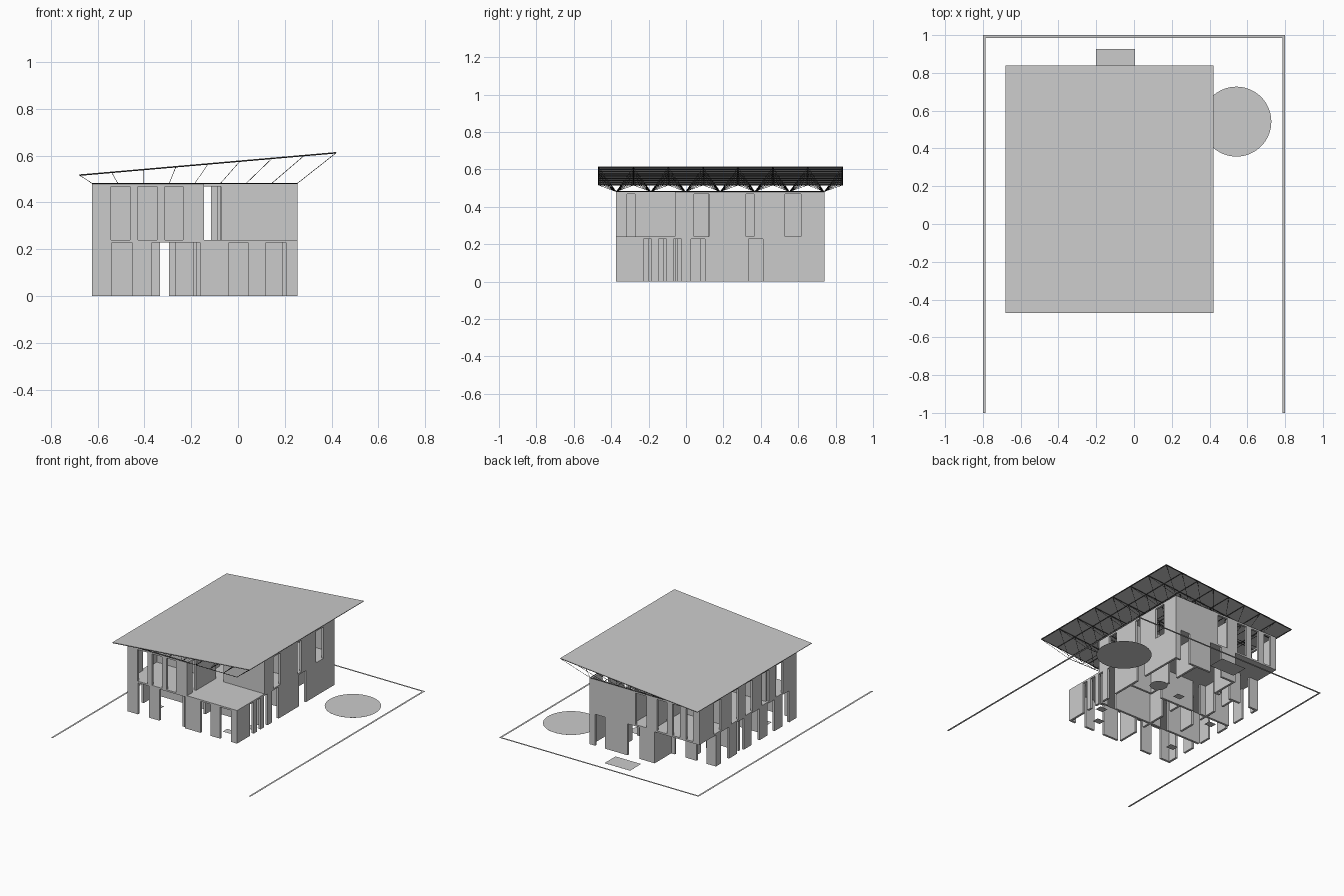
import bpy, bmesh, math
from mathutils import Vector, Matrix

if "Cube" in bpy.data.objects:
    bpy.data.objects.remove(bpy.data.objects["Cube"])

grey = bpy.data.materials.new("light_grey")
grey.diffuse_color = (0.6, 0.6, 0.6, 1)
grey.use_nodes = True
grey.node_tree.nodes["Principled BSDF"].inputs["Base Color"].default_value = grey.diffuse_color
dark = bpy.data.materials.new("near_black")
dark.diffuse_color = (0.02, 0.02, 0.02, 1)
dark.use_nodes = True
dark.node_tree.nodes["Principled BSDF"].inputs["Base Color"].default_value = dark.diffuse_color
T = 0.016                      # wall thickness
XL, XR, YF, YB = -0.625, 0.255, -0.375, 0.74   # house footprint
F1, F2, TOP = 0.228, 0.24, 0.48                # slab bottom, slab top, wall top


def finish(name, bm, mat=grey):
    me = bpy.data.meshes.new(name)
    bm.to_mesh(me)
    bm.free()
    me.materials.append(mat)
    ob = bpy.data.objects.new(name, me)
    bpy.context.collection.objects.link(ob)
    return ob


def add_box(bm, x0, x1, y0, y1, z0, z1):
    m = Matrix.Translation(((x0 + x1) / 2, (y0 + y1) / 2, (z0 + z1) / 2)) \
        @ Matrix.Diagonal((x1 - x0, y1 - y0, z1 - z0, 1))
    bmesh.ops.create_cube(bm, size=1, matrix=m)


def boxes(name, *lst):
    bm = bmesh.new()
    for b in lst:
        add_box(bm, *b)
    return finish(name, bm)


def wall(name, axis, pos, a, b, upper, gaps=()):
    """Wall along an axis; pos is its low face, gaps are full-height openings."""
    z0, z1, head = (F2, TOP, 0.468) if upper else (0, F1, F1)
    bm = bmesh.new()

    def piece(s, e, lo, hi):
        if e - s > 1e-4 and hi - lo > 1e-4:
            if axis == 'x':
                add_box(bm, s, e, pos, pos + T, lo, hi)
            else:
                add_box(bm, pos, pos + T, s, e, lo, hi)
    s = a
    for g0, g1 in sorted(gaps):
        piece(s, g0, z0, z1)
        piece(g0, g1, head, z1)      # lintel
        s = g1
    piece(s, b, z0, z1)
    return finish(name, bm)


def rod(bm, p, q, r=0.0022):
    p, q = Vector(p), Vector(q)
    d = q - p
    m = Matrix.Translation((p + q) / 2) @ d.to_track_quat('Z', 'Y').to_matrix().to_4x4()
    bmesh.ops.create_cone(bm, segments=4, radius1=r, radius2=r, depth=d.length,
                          cap_ends=True, matrix=m)


def disc(name, x, y, r, h):
    bm = bmesh.new()
    bmesh.ops.create_cone(bm, segments=64, radius1=r, radius2=r, depth=h, cap_ends=True,
                          matrix=Matrix.Translation((x, y, h / 2)))
    return finish(name, bm)


# Site: boundary strip on three sides, round pool, back step
H = 0.0004
boxes("boundary_strip", (-0.8, -0.786, -1, 1, 0, H), (0.786, 0.8, -1, 1, 0, H),
      (-0.786, 0.786, 0.986, 1, 0, H))
disc("round_pool", 0.542, 0.542, 0.185, H)
boxes("back_step", (-0.2, 0.005, 0.8, 0.927, 0, H))

# Ground floor outer walls, with a recess at the back left corner
RX, RY = -0.267, 0.55
wall("ground_front_wall", 'x', YF, XL, XR, False,
     [(-0.539, -0.453), (-0.368, -0.163), (-0.038, 0.043), (0.12, 0.205)])
wall("ground_right_wall", 'y', XR - T, YF + T, YB - T, False,
     [(-0.228, -0.185), (-0.148, -0.105), (-0.068, -0.025), (0.027, 0.102), (0.333, 0.412)])
wall("ground_back_wall", 'x', YB - T, RX, XR, False, [(-0.147, -0.05), (0.13, 0.21)])
wall("ground_left_wall", 'y', XL, YF + T, RY, False,
     [(-0.29, -0.21), (-0.12, -0.04), (0.05, 0.14), (0.23, 0.31), (0.40, 0.49)])
wall("recess_side_wall", 'y', RX, RY, YB - T, False)
wall("recess_back_wall", 'x', RY - T, XL, RX + T, False, [(-0.55, -0.47), (-0.38, -0.295)])

# Ground floor partitions
wall("ground_cross_partition", 'x', -0.06, XL + T, XR - T, False,
     [(-0.334, -0.27), (0.12, 0.19)])
wall("ground_rear_partition", 'x', 0.25, XL + T, XR - T, False,
     [(-0.36, -0.295), (-0.02, 0.06)])
wall("ground_front_partition", 'y', -0.193, YF + T, -0.06, False, [(-0.2, -0.12)])
wall("ground_middle_partition", 'y', -0.193, -0.042, 0.25, False, [(0.08, 0.16)])
wall("ground_left_partition", 'y', -0.42, 0.0, RY - T, False, [(0.12, 0.2), (0.35, 0.43)])
wall("ground_back_partition", 'y', 0.06, 0.268, YB - T, False, [(0.45, 0.53)])

# Floor slab, which is also the terrace deck
boxes("floor_slab", (XL, XR, YF, YB, F1, F2))

# Upper floor outer walls, stepped back around the terrace
TX, TY = -0.145, -0.06
wall("upper_front_wall", 'x', YF, XL, TX, True,
     [(-0.543, -0.462), (-0.428, -0.347), (-0.312, -0.235)])
wall("terrace_side_wall", 'y', TX - T, YF + T, TY + T, True, [(-0.315, -0.273)])
wall("terrace_back_wall", 'x', TY, TX, XR, True, [(TX, -0.073)])
wall("upper_right_wall", 'y', XR - T, TY + T, YB - T, True,
     [(0.043, 0.123), (0.32, 0.364), (0.53, 0.615)])
wall("upper_back_wall", 'x', YB - T, XL, XR, True,
     [(-0.2, -0.115), (-0.365, -0.285), (-0.47, -0.41), (-0.575, -0.52)])
wall("upper_left_wall", 'y', XL, YF + T, YB - T, True,
     [(-0.22, -0.14), (-0.06, 0.02), (0.13, 0.21), (0.29, 0.37), (0.49, 0.57)])

# Upper floor partitions
wall("upper_front_partition", 'x', TY, XL + T, TX - T, True, [(-0.23, -0.165)])
wall("upper_rear_partition", 'x', 0.4, XL + T, TX - T, True, [(-0.24, -0.165)])
wall("upper_right_partition", 'x', 0.25, -0.07, XR - T, True)
wall("upper_left_partition", 'y', -0.25, TY + T, YB - T, True, [(0.13, 0.21), (0.5, 0.58)])
wall("upper_middle_partition", 'y', -0.09, 0.12, YB - T, True, [(0.3, 0.38)])

# Small floor plates and a round one inside
disc("round_floor_plate", 0.1, 0.376, 0.06, H)
for i, (x, y) in enumerate([(0.188, -0.115), (0.1, -0.25), (-0.1, 0.35), (-0.5, 0.2), (-0.5, -0.2)]):
    boxes("floor_plate_%d" % i, (x - 0.03, x + 0.03, y - 0.025, y + 0.025, 0, H))

# Sloping roof sheet
RX0, RX1, RY0, RY1 = -0.68, 0.422, -0.47, 0.84
Z0, Z1 = 0.519, 0.615


def roof_z(x):
    return Z0 + (Z1 - Z0) * (x - RX0) / (RX1 - RX0)


roof = boxes("roof_sheet", (RX0, RX1, RY0, RY1, -0.001, 0.001))
for v in roof.data.vertices:
    v.co.z += roof_z(v.co.x)

# Space frame: lower grid, upper grid and zigzag struts between them
NX, NB, NT = 9, 7, 8
bx = [XL + 0.002 + (XR - XL - 0.004) * i / (NX - 1) for i in range(NX)]
by = [YF + 0.002 + (YB - YF - 0.004) * j / (NB - 1) for j in range(NB)]
tx = [RX0 + 0.003 + (RX1 - RX0 - 0.006) * i / (NX - 1) for i in range(NX)]
ty = [RY0 + 0.003 + (RY1 - RY0 - 0.006) * j / (NT - 1) for j in range(NT)]
tz = [roof_z(x) - 0.003 for x in tx]
low = TOP + 0.001
bm = bmesh.new()
for x in bx:
    rod(bm, (x, by[0], low), (x, by[-1], low))
for y in by:
    rod(bm, (bx[0], y, low), (bx[-1], y, low))
finish("lower_roof_grid", bm, dark)
bm = bmesh.new()
for x, z in zip(tx, tz):
    rod(bm, (x, ty[0], z), (x, ty[-1], z))
for y in ty:
    rod(bm, (tx[0], y, tz[0]), (tx[-1], y, tz[-1]))
finish("upper_roof_grid", bm, dark)
bm = bmesh.new()
for i in range(NX):
    for j in range(NB):
        for k in (j, j + 1):
            rod(bm, (bx[i], by[j], low), (tx[i], ty[k], tz[i]), 0.0012)
finish("roof_struts", bm, dark)
